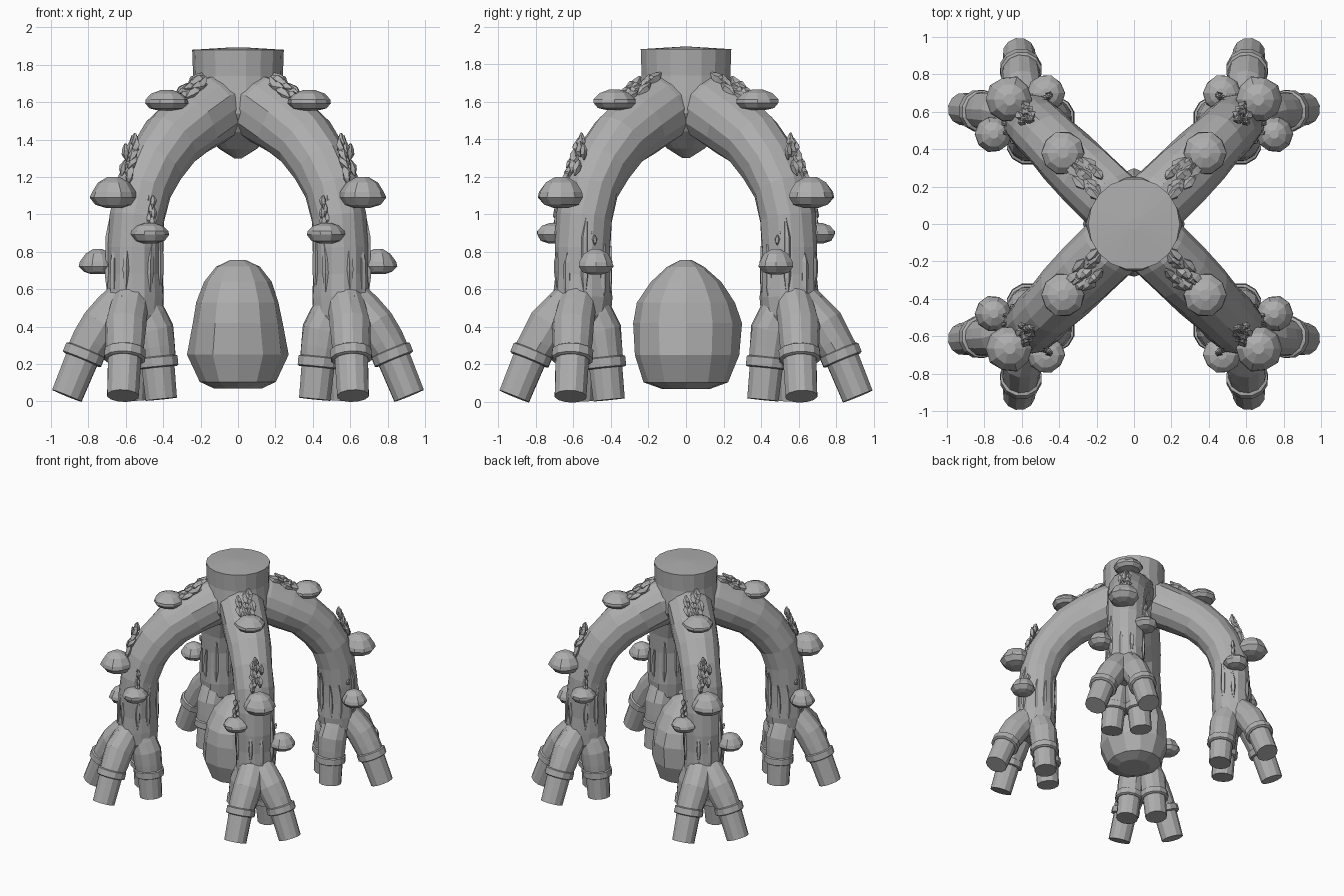
import bpy, bmesh, math, random
from mathutils import Vector, Matrix

if "Cube" in bpy.data.objects:
    bpy.data.objects.remove(bpy.data.objects["Cube"])

rng = random.Random(4)
grey = bpy.data.materials.new("stone grey")
grey.diffuse_color = (0.42, 0.42, 0.42, 1)
grey.use_nodes = True
grey.node_tree.nodes["Principled BSDF"].inputs["Base Color"].default_value = grey.diffuse_color


def finish(bm, name, mirror=True):
    """Turn a bmesh into a flat shaded object, repeated in all four quadrants."""
    bmesh.ops.recalc_face_normals(bm, faces=bm.faces)
    me = bpy.data.meshes.new(name)
    bm.to_mesh(me)
    bm.free()
    me.materials.append(grey)
    ob = bpy.data.objects.new(name, me)
    bpy.context.collection.objects.link(ob)
    if mirror:
        mod = ob.modifiers.new("four quadrants", 'MIRROR')
        mod.use_axis = (True, True, False)
        mod.use_mirror_merge = False
    return ob


def loft(bm, rings):
    """Skin a list of equal-length point rings and cap both ends."""
    vs = [[bm.verts.new(p) for p in ring] for ring in rings]
    n = len(vs[0])
    for a, b in zip(vs, vs[1:]):
        for i in range(n):
            j = (i + 1) % n
            bm.faces.new((a[i], a[j], b[j], b[i]))
    bm.faces.new(vs[0])
    bm.faces.new(vs[-1])


def tube(bm, stations, n=12, jitter=0.0):
    """Tube through stations of (x, y, z, radius)."""
    pts = [Vector(s[:3]) for s in stations]
    side = Vector((1, -1, 0)).normalized()
    rings = []
    for i, p in enumerate(pts):
        t = (pts[min(i + 1, len(pts) - 1)] - pts[max(i - 1, 0)]).normalized()
        u = (side - t * side.dot(t)).normalized()
        v = t.cross(u)
        side = u
        rings.append([p + (u * math.cos(a) + v * math.sin(a)) * stations[i][3] * (1 + rng.uniform(-jitter, jitter))
                      for a in (2 * math.pi * k / n for k in range(n))])
    loft(bm, rings)


def lathe(bm, profile, centre=(0, 0, 0), n=10, jitter=0.0, tilt=None):
    """Lathe (radius_x, radius_y, z) rows around a vertical axis."""
    c = Vector(centre)
    m = tilt or Matrix.Identity(3)
    rings = []
    for rx, ry, z in profile:
        ring = []
        for k in range(n):
            a = 2 * math.pi * k / n
            f = 1 + rng.uniform(-jitter, jitter)
            ring.append(c + m @ Vector((rx * math.cos(a) * f, ry * math.sin(a) * f, z)))
        rings.append(ring)
    loft(bm, rings)


# Trunk stump that joins the four legs
bm = bmesh.new()
lathe(bm, [(.02, .02, 1.30), (.10, .10, 1.35), (.20, .20, 1.44), (.26, .26, 1.54), (.255, .255, 1.63),
           (.24, .24, 1.74), (.245, .245, 1.88), (.03, .03, 1.893)], n=18)
finish(bm, "trunk", mirror=False)

# Arched legs, running out along the diagonals; (distance in x and y, z, radius)
bm = bmesh.new()
arch = [(.03, 1.60, .17), (.14, 1.56, .18), (.25, 1.48, .175), (.36, 1.39, .165), (.445, 1.27, .158),
        (.505, 1.14, .152), (.54, .98, .150), (.55, .82, .148), (.55, .68, .148), (.55, .56, .155), (.555, .46, .15),
        (.56, .36, .10)]
tube(bm, [(d, d, z, r) for d, z, r in arch], n=14, jitter=.035)
finish(bm, "arched_leg")

# Raised bark ridges on the straight part of each leg
bm = bmesh.new()
for k in range(9):
    a = 2 * math.pi * k / 9 + rng.uniform(-.2, .2)
    x, y = .55 + .143 * math.cos(a), .55 + .143 * math.sin(a)
    z0, z1 = rng.uniform(.5, .6), rng.uniform(.8, .98)
    tube(bm, [(x, y, z0, .006), (x, y, z0 + .1, .02), (x, y, z1 - .1, .018), (x - .01, y - .01, z1, .006)], n=5)
finish(bm, "bark_ridge")


def swap(pts):
    """Reflect points across the leg's diagonal."""
    return [Vector((p[1], p[0], p[2])) for p in pts]


# Toes: limb, collar ring and peg, listed as start, knee, collar and tip
outer = [Vector(p) for p in ((.57, .56, .60), (.73, .60, .41), (.825, .605, .25), (.915, .615, .03))]
inner = [Vector(p) for p in ((.53, .57, .56), (.455, .565, .38), (.43, .57, .21), (.41, .575, .012))]
limbs, collars, pegs = bmesh.new(), bmesh.new(), bmesh.new()
for toe in (outer, swap(outer), inner, swap(inner)):
    s, k, c, t = toe
    d = (t - c).normalized()
    tube(limbs, [(*s, .09), (*s.lerp(k, .6), .105), (*k, .112), (*k.lerp(c, .55), .106), (*c, .10)], jitter=.03)
    tube(collars, [(*(c - d * .03), .102), (*(c - d * .024), .113), (*(c + d * .024), .113), (*(c + d * .03), .102)])
    tube(pegs, [(*c, .092), (*t, .087)], n=12)
finish(limbs, "toe_limb")
finish(collars, "toe_collar")
finish(pegs, "toe_peg")

# Mushroom caps on the legs: centre, radius, height above and below the rim
bm = bmesh.new()
for c, r, up, down in (((.38, .38, 1.60), .120, .065, .045), ((.665, .665, 1.10), .125, .10, .065),
                       ((.47, .70, .90), .100, .055, .055), ((.75, .48, .73), .098, .085, .05)):
    rows = [(.35, -1), (.75, -.75), (1, -.15), (.95, .2), (.68, .7), (.25, 1)]
    lathe(bm, [(r * f, r * f, h * (up if h > 0 else down)) for f, h in rows], c, n=10, jitter=.05)
finish(bm, "mushroom_cap")

# Crumpled growths above the caps and at the toe roots: ends of the patch, half width, count, size
bm = bmesh.new()
patches = [((.19, .19, 1.73), (.34, .34, 1.60), .07, 16, .038), ((.555, .555, 1.40), (.61, .61, 1.20), .04, 14, .030),
           ((.47, .665, 1.10), (.47, .675, .95), .03, 7, .024), ((.67, .50, .92), (.685, .50, .78), .025, 6, .02),
           ((.71, .62, .54), (.74, .66, .44), .03, 6, .024), ((.62, .71, .54), (.66, .74, .44), .03, 6, .024)]
for a, b, width, count, size in patches:
    a, b = Vector(a), Vector(b)
    down = (b - a).normalized()
    for k in range(count):
        across = Vector((1, -1, 0)).normalized() * rng.uniform(-width, width)
        p = a.lerp(b, (k + .5) / count) + across
        turn = down.to_track_quat('Z', 'Y').to_matrix() @ Matrix.Rotation(rng.uniform(-.5, .5), 3, 'X')
        lathe(bm, [(size * .2, size * .2, -size * 1.4), (size * .8, size * .6, -size * .3),
                   (size * .6, size * .8, size * .5), (size * .15, size * .15, size * 1.5)], p, 5, .25, turn)
finish(bm, "crumpled_growth")

# Egg-shaped stone standing under the arch
bm = bmesh.new()
lathe(bm, [(.13, .13, .07), (.20, .23, .105), (.265, .28, .25), (.245, .29, .42), (.22, .26, .53),
           (.18, .19, .64), (.12, .10, .72), (.04, .03, .757)], n=12, jitter=.03)
finish(bm, "egg_stone", mirror=False)
